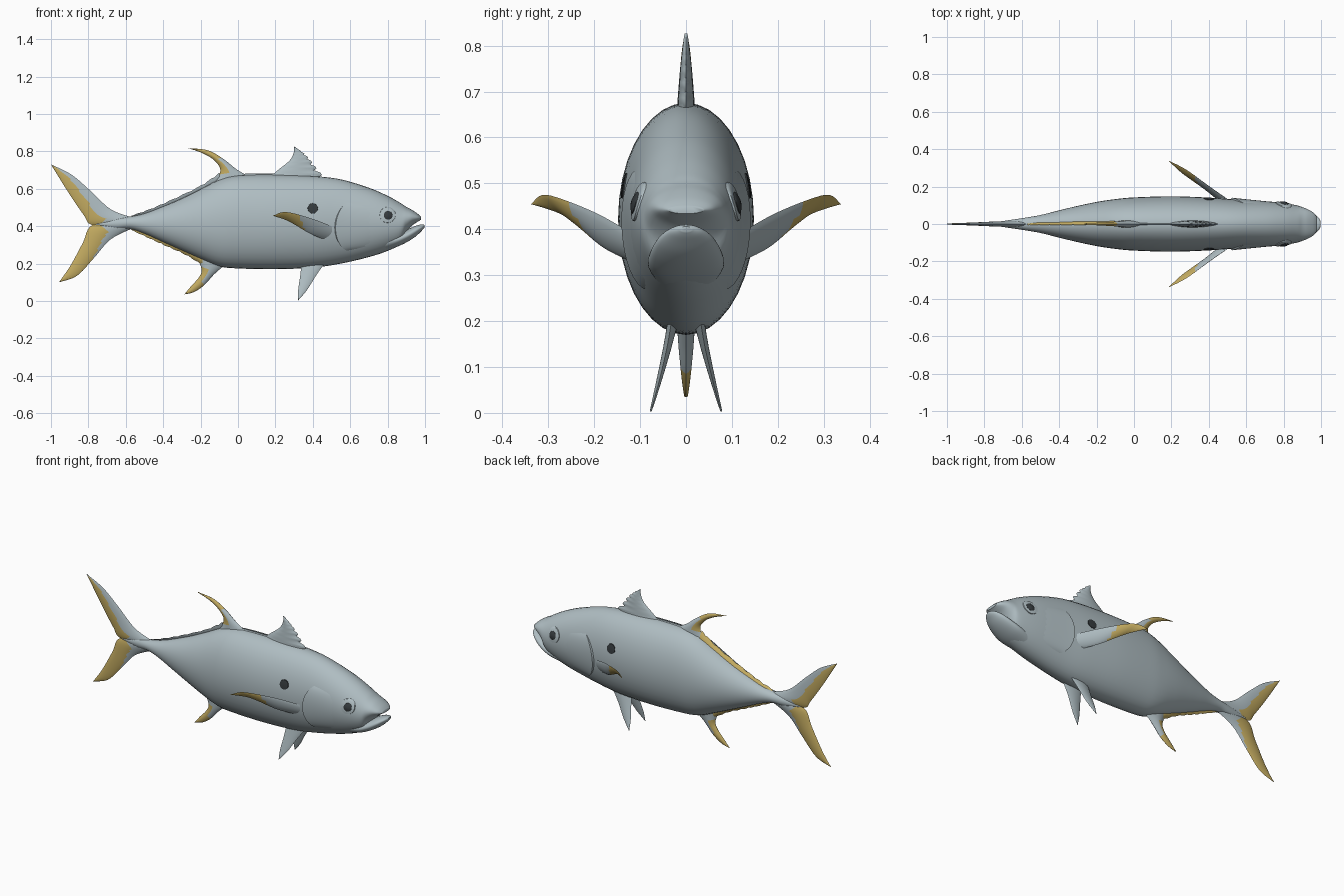
import bpy, bmesh, math
from mathutils import Vector

if "Cube" in bpy.data.objects:
    bpy.data.objects.remove(bpy.data.objects["Cube"])


def material(name, rgb):
    m = bpy.data.materials.new(name)
    m.use_nodes = True
    m.diffuse_color = (*rgb, 1)
    bsdf = m.node_tree.nodes["Principled BSDF"]
    bsdf.inputs["Base Color"].default_value = (*rgb, 1)
    bsdf.inputs["Roughness"].default_value = 0.6
    return m


SILVER = material("silver grey", (0.43, 0.51, 0.54))
YELLOW = material("fin yellow", (0.55, 0.41, 0.12))
DARK = material("dark spot", (0.035, 0.042, 0.046))


def finish(name, bm, mats, angle=50):
    bmesh.ops.remove_doubles(bm, verts=bm.verts, dist=0.0002)
    bmesh.ops.recalc_face_normals(bm, faces=bm.faces)
    me = bpy.data.meshes.new(name)
    bm.to_mesh(me)
    bm.free()
    ob = bpy.data.objects.new(name, me)
    bpy.context.collection.objects.link(ob)
    for m in mats:
        me.materials.append(m)
    bpy.ops.object.select_all(action="DESELECT")
    ob.select_set(True)
    bpy.context.view_layer.objects.active = ob
    bpy.ops.object.shade_smooth_by_angle(angle=math.radians(angle))
    return ob


def smooth_path(points, steps):
    """Catmull-Rom curve through points of any dimension."""
    out = []
    n = len(points)
    for i in range(n - 1):
        quad = [points[max(i - 1, 0)], points[i], points[i + 1], points[min(i + 2, n - 1)]]
        for k in range(steps):
            t = k / steps
            out.append([0.5 * (2 * b + (c - a) * t + (2 * a - 5 * b + 4 * c - d) * t * t
                               + (3 * b - a - 3 * c + d) * t ** 3) for a, b, c, d in zip(*quad)])
    out.append(list(points[-1]))
    return out


def grid_faces(bm, rows, wrap=False):
    """Quads between rows of vertices; yields each face with its row and column."""
    for i in range(len(rows) - 1):
        n = len(rows[i])
        for j in range(n if wrap else n - 1):
            k = (j + 1) % n
            yield bm.faces.new((rows[i][j], rows[i][k], rows[i + 1][k], rows[i + 1][j])), i, j


def loft(name, stations, sides=36):
    """Elliptical skin through stations of (x, top, bottom, half width)."""
    bm = bmesh.new()
    rows = []
    for x, top, low, w in stations:
        ring = [math.tau * j / sides for j in range(sides)]
        rows.append([bm.verts.new((x, w * math.cos(a), (top + low) / 2 + (top - low) / 2 * math.sin(a)))
                     for a in ring])
    list(grid_faces(bm, rows, True))
    bm.faces.new(rows[0])
    bm.faces.new(rows[-1])
    return finish(name, bm, [SILVER])


# Body and upper head: x, top, bottom, half width
BODY = smooth_path([
    (-0.76, 0.415, 0.405, 0.007), (-0.66, 0.44, 0.385, 0.022), (-0.58, 0.45, 0.385, 0.034),
    (-0.5, 0.467, 0.36, 0.048), (-0.4, 0.505, 0.315, 0.073), (-0.3, 0.548, 0.27, 0.097),
    (-0.2, 0.598, 0.225, 0.118), (-0.1, 0.648, 0.185, 0.133), (0.0, 0.672, 0.174, 0.142),
    (0.2, 0.675, 0.17, 0.148), (0.4, 0.668, 0.178, 0.141), (0.55, 0.65, 0.2, 0.13),
    (0.7, 0.605, 0.235, 0.122), (0.8, 0.562, 0.268, 0.112), (0.87, 0.523, 0.305, 0.1),
    (0.9, 0.503, 0.365, 0.09), (0.93, 0.487, 0.402, 0.078), (0.96, 0.467, 0.423, 0.06),
    (0.978, 0.45, 0.434, 0.038)], 5)
loft("body", BODY)

# Lower jaw
loft("lower_jaw", smooth_path([
    (0.74, 0.36, 0.255, 0.07), (0.84, 0.362, 0.286, 0.083), (0.9, 0.38, 0.313, 0.078),
    (0.95, 0.402, 0.345, 0.062), (0.985, 0.41, 0.378, 0.036), (0.998, 0.406, 0.394, 0.013)], 5))


def section(x):
    """Centre height, half height and half width of the body at x."""
    for a, b in zip(BODY, BODY[1:]):
        if a[0] <= x <= b[0]:
            t = (x - a[0]) / (b[0] - a[0])
            top, low, w = (p + (q - p) * t for p, q in zip(a[1:], b[1:]))
            return (top + low) / 2, (top - low) / 2, w


def on_body(x, z, lift):
    c, h, w = section(x)
    return w * math.sqrt(max(0, 1 - ((z - c) / h) ** 2)) + lift


def disc(name, x, z, radius, lift, dome, mat, side, sides=24):
    """Round plate that follows the body surface."""
    bm = bmesh.new()
    rows = []
    for f in (0.02, 0.4, 0.75, 0.97, 1.0):
        row = []
        for j in range(sides):
            a = math.tau * j / sides
            px, pz = x + radius * f * math.cos(a), z + radius * f * math.sin(a)
            up = -0.003 if f == 1.0 else lift + dome * (1 - f * f)
            row.append(bm.verts.new((px, side * on_body(px, pz, up), pz)))
        rows.append(row)
    list(grid_faces(bm, rows, True))
    bm.faces.new(rows[0])
    return finish(name, bm, [mat])


def gill_cover(name, side, n=16):
    """Raised plate with a rounded rear edge, fading into the cheek."""
    bm = bmesh.new()
    rows = []
    for i in range(n + 1):
        s = 2 * i / n - 1
        angle = -0.15 + 0.68 * s
        rear = 0.515 + 0.07 * s * s
        row = []
        for a in (0, 0.03, 0.15, 0.35, 0.6, 0.8, 1):
            x = rear + (0.74 - rear) * a
            c, h, w = section(x)
            k = 0.97 if a == 0 else 0.985 + 0.085 * (1 - a) * (1 - s ** 4)
            row.append(bm.verts.new((x, side * w * k * math.cos(angle), c + h * k * math.sin(angle))))
        rows.append(row)
    list(grid_faces(bm, rows))
    return finish(name, bm, [SILVER])


def fin(name, lead, trail, thick, is_yellow, saw=0.0, steps=6, chord=12):
    """Lens-shaped blade between a leading and a trailing edge, root first.
    is_yellow gets the place across (u), the place along (v) and the side of a face."""
    a_pts = [Vector(p) for p in smooth_path(lead, steps)]
    b_pts = [Vector(p) for p in smooth_path(trail, steps)]
    normal = (b_pts[0] - a_pts[0]).cross(a_pts[-1] - a_pts[0]).normalized()
    bm = bmesh.new()
    last = len(a_pts) - 1
    for sign in (1, -1):
        rows = []
        for i, (a, b) in enumerate(zip(a_pts, b_pts)):
            if saw and i % 3 == 2 and i < last:
                a = a.lerp(b, saw)
            half = thick * (1 - 0.85 * i / last)
            rows.append([bm.verts.new(a.lerp(b, j / chord) + normal * sign * half
                                      * math.sin(math.pi * j / chord) ** 0.7)
                         for j in range(chord + 1)])
        for f, i, j in grid_faces(bm, rows):
            f.material_index = int(is_yellow((j + 0.5) / chord, (i + 0.5) / last, sign))
    return finish(name, bm, [SILVER, YELLOW])


def flat(*pts, y=0):
    return [(x, y, z) for x, z in pts]


def plain(u, v, s):
    return False


# Tail fin lobes
fin("tail_fin_upper",
    flat((-0.56, 0.445), (-0.68, 0.49), (-0.79, 0.59), (-0.89, 0.675), (-1.0, 0.73)),
    flat((-0.58, 0.395), (-0.775, 0.405), (-0.825, 0.46), (-0.91, 0.585), (-1.0, 0.73)),
    0.018, lambda u, v, s: v > 0.2 and u > 0.5 - 0.6 * max(0, v - 0.4))
fin("tail_fin_lower",
    flat((-0.56, 0.39), (-0.68, 0.33), (-0.77, 0.23), (-0.86, 0.135), (-0.957, 0.1)),
    flat((-0.58, 0.44), (-0.775, 0.408), (-0.83, 0.31), (-0.895, 0.19), (-0.957, 0.1)),
    0.018, lambda u, v, s: v > 0.2 and u > 0.55 - v)

# Second dorsal fin and anal fin, each followed by a low toothed ridge
fin("second_dorsal_fin",
    flat((0.07, 0.66), (-0.005, 0.702), (-0.075, 0.757), (-0.16, 0.805), (-0.265, 0.817)),
    flat((-0.15, 0.6), (-0.095, 0.69), (-0.122, 0.747), (-0.185, 0.788), (-0.265, 0.817)),
    0.022, lambda u, v, s: u > 0.5 and v > 0.22 or v > 0.56)
fin("dorsal_ridge",
    flat((-0.1, 0.685), (-0.2, 0.617), (-0.35, 0.544), (-0.47, 0.492), (-0.57, 0.457), y=-0.006),
    flat((-0.1, 0.62), (-0.2, 0.575), (-0.35, 0.505), (-0.47, 0.455), (-0.57, 0.435), y=0.018),
    0.008, lambda u, v, s: s > 0, saw=0.1, chord=4)
fin("anal_fin",
    flat((-0.06, 0.2), (-0.125, 0.145), (-0.18, 0.085), (-0.235, 0.048), (-0.287, 0.035)),
    flat((-0.23, 0.26), (-0.195, 0.17), (-0.21, 0.125), (-0.25, 0.08), (-0.287, 0.035)),
    0.022, lambda u, v, s: u > 0.5 and v > 0.22 or v > 0.5)
fin("anal_ridge",
    flat((-0.19, 0.19), (-0.28, 0.246), (-0.38, 0.291), (-0.47, 0.332), (-0.57, 0.379)),
    flat((-0.19, 0.25), (-0.28, 0.3), (-0.38, 0.345), (-0.47, 0.375), (-0.57, 0.4)),
    0.016, lambda u, v, s: True, saw=0.08, chord=6)

# Spiny first dorsal fin with a low ridge behind it
fin("first_dorsal_fin",
    flat((0.475, 0.645), (0.42, 0.71), (0.375, 0.768), (0.335, 0.803), (0.3, 0.826)),
    flat((0.16, 0.655), (0.22, 0.705), (0.275, 0.75), (0.297, 0.79), (0.3, 0.826)),
    0.02, plain, saw=0.1)
fin("back_ridge",
    flat((0.03, 0.68), (0.12, 0.682), (0.25, 0.682)),
    flat((0.03, 0.65), (0.12, 0.65), (0.25, 0.65)),
    0.008, plain, chord=4)

# Paired parts on both flanks
for side, tag in ((-1, "front"), (1, "rear")):
    def flank(*pts):
        return [(x, side * y, z) for x, y, z in pts]

    fin("pectoral_fin_" + tag,
        flank((0.525, 0.115, 0.39), (0.41, 0.195, 0.435), (0.295, 0.28, 0.469), (0.235, 0.315, 0.474),
              (0.187, 0.337, 0.455)),
        flank((0.47, 0.11, 0.325), (0.385, 0.18, 0.36), (0.3, 0.24, 0.41), (0.25, 0.277, 0.435),
              (0.187, 0.337, 0.455)),
        0.012, lambda u, v, s: v + 0.1 * u > 0.44)
    fin("pelvic_fin_" + tag,
        flank((0.47, 0.03, 0.21), (0.42, 0.042, 0.14), (0.37, 0.061, 0.06), (0.322, 0.077, 0.003)),
        flank((0.34, 0.025, 0.2), (0.332, 0.043, 0.13), (0.322, 0.062, 0.06), (0.322, 0.077, 0.003)),
        0.012, plain)
    gill_cover("gill_cover_" + tag, side)
    disc("eye_socket_" + tag, 0.8, 0.46, 0.043, 0.004, 0.003, SILVER, side)
    disc("eye_" + tag, 0.803, 0.458, 0.024, 0.007, 0.006, DARK, side)
    disc("flank_spot_" + tag, 0.4, 0.495, 0.028, 0.003, 0.001, DARK, side)
